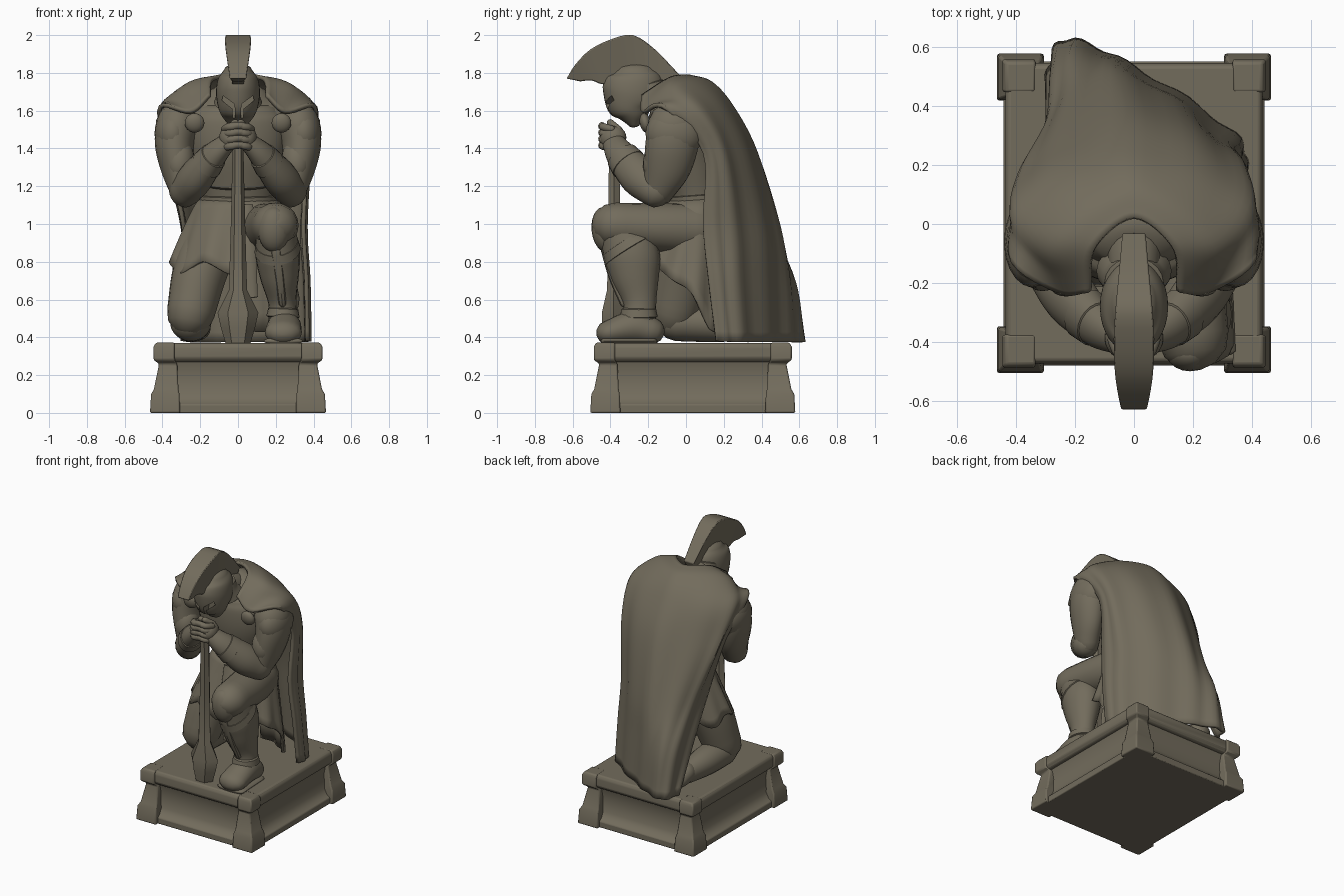
import bpy, bmesh, math
from mathutils import Vector, Matrix

old = bpy.data.objects.get("Cube")
if old:
    bpy.data.objects.remove(old, do_unlink=True)

stone = bpy.data.materials.new("olive_stone")
stone.use_nodes = True
tint = (0.17, 0.15, 0.108, 1)
stone.diffuse_color = tint
stone.node_tree.nodes["Principled BSDF"].inputs["Base Color"].default_value = tint
X = Vector((1, 0, 0))
parts = []


def finish(name, bm, bevel=0, thick=0):
    bmesh.ops.recalc_face_normals(bm, faces=bm.faces)
    me = bpy.data.meshes.new(name)
    bm.to_mesh(me)
    bm.free()
    me.materials.append(stone)
    ob = bpy.data.objects.new(name, me)
    bpy.context.collection.objects.link(ob)
    if thick:
        mod = ob.modifiers.new("thickness", 'SOLIDIFY')
        mod.thickness, mod.offset = thick, 0
    if bevel:
        mod = ob.modifiers.new("soft_edges", 'BEVEL')
        mod.width, mod.segments = bevel, 2
    parts.append(ob)
    return ob


def spline(points, steps):
    """Smooth curve through points of any dimension."""
    p = [Vector(q) for q in points]
    p = [p[0] * 2 - p[1]] + p + [p[-1] * 2 - p[-2]]
    out = []
    for i in range(1, len(p) - 2):
        a, b, c, d = p[i - 1:i + 3]
        for k in range(steps):
            t = k / steps
            out.append((b * 2 + (c - a) * t + (a * 2 - b * 5 + c * 4 - d) * t * t
                        + (b * 3 - a - c * 3 + d) * t ** 3) / 2)
    return out + [p[-2]]


def skin(bm, rows, closed=False, caps=False):
    grid = [[bm.verts.new(v) for v in row] for row in rows]
    n = len(grid[0])
    for a, b in zip(grid, grid[1:]):
        for j in range(n if closed else n - 1):
            k = (j + 1) % n
            bm.faces.new((a[j], a[k], b[k], b[j]))
    if caps:
        bm.faces.new(grid[0])
        bm.faces.new(grid[-1])


def loft(name, stations, sides=20, steps=5, dome=1.0):
    """Tube through (x, y, z, width radius, depth radius) with rounded ends."""
    st = spline(stations, steps)
    rings = []
    for i, s in enumerate(st):
        t = (st[min(i + 1, len(st) - 1)] - st[max(i - 1, 0)]).to_3d().normalized()
        rings.append((s.to_3d(), t, s[3], s[4]))

    def cap(ring, sign):
        c, t, a, b = ring
        angles = [math.radians(d) for d in (30, 60, 84)]
        return [(c + t * sign * dome * min(a, b) * math.sin(g), t,
                 a * math.cos(g), b * math.cos(g)) for g in angles]
    if dome:
        rings = cap(rings[0], -1)[::-1] + rings + cap(rings[-1], 1)
    rows = []
    for c, t, a, b in rings:
        w = t.cross(X).normalized()
        u = w.cross(t)
        turn = [2 * math.pi * j / sides for j in range(sides)]
        rows.append([c + u * a * math.cos(g) + w * b * math.sin(g) for g in turn])
    bm = bmesh.new()
    skin(bm, rows, True, True)
    return finish(name, bm)


def ball(name, loc, size, tilt=0):
    bm = bmesh.new()
    bmesh.ops.create_uvsphere(bm, u_segments=20, v_segments=12, radius=1)
    bm.transform(Matrix.Translation(loc) @ Matrix.Rotation(tilt, 4, 'X')
                 @ Matrix.Diagonal((*size, 1)))
    return finish(name, bm)


def stack(name, rows, bevel):
    """Block through rectangles (x, y, z, half width, half depth)."""
    bm = bmesh.new()
    skin(bm, [[(x + i * a, y + j * b, z) for i, j in ((-1, -1), (1, -1), (1, 1), (-1, 1))]
              for x, y, z, a, b in rows], True, True)
    return finish(name, bm, bevel)


# Plinth with waisted sides and four flared corner posts
MID = 0.036
stack("plinth_body", [(0, MID, z, h, h + .073) for z, h in
      ((0, .443), (.045, .443), (.06, .42), (.1, .398), (.2, .388), (.26, .398), (.3, .41))], .006)
stack("plinth_top", [(0, MID, z, h, h + .073) for z, h in
      ((.27, .42), (.29, .437), (.35, .437), (.37, .425))], .008)
for sx in (-1, 1):
    for sy in (-1, 1):
        stack("corner_post", [(sx * (o - h), MID + sy * (o + .077 - h), z, h, h) for z, o, h in
              ((0, .466, .08), (.1, .46, .075), (.125, .445, .065), (.26, .418, .048),
               (.28, .447, .056), (.35, .447, .056), (.372, .435, .05))], .008)

# Torso, breastplate and belt
loft("torso", [(0, .1, .9, .19, .17), (0, .07, 1.1, .19, .15), (0, .04, 1.3, .24, .17),
               (0, 0, 1.5, .3, .19), (0, -.02, 1.62, .26, .16), (0, -.06, 1.7, .14, .1)],
     sides=28, dome=.3)
loft("breastplate", [(0, -.01, 1.22, .2, .14), (0, -.05, 1.4, .25, .15),
                     (0, -.06, 1.55, .25, .145), (0, -.07, 1.62, .2, .12)], sides=28, dome=.2)
loft("belt", [(0, .07, 1.08, .205, .168), (0, .065, 1.15, .212, .17)], sides=28, dome=.1)
loft("neck", [(0, .02, 1.6, .12, .12), (0, -.12, 1.68, .09, .09), (0, -.25, 1.7, .08, .08)])

# Skirt of hanging strips, longer behind the raised leg
bm = bmesh.new()
rows = []
for i in range(8):
    f = i / 7
    row = []
    for j in range(72):
        g = 2 * math.pi * j / 72
        pleat = 1 + .035 * f * math.sin(12 * g)
        x = -.02 * f + (.2 + .13 * f ** .8) * math.cos(g) * pleat
        y = .07 - .045 * f + (.16 + .08 * f) * math.sin(g) * pleat
        hem = .765 + .035 * math.cos(6 * g)
        if x > 0:
            hem = max(.43, hem - 1.3 * max(0, y + .1))
        row.append((x, y, 1.13 + (hem - 1.13) * f))
    rows.append(row)
skin(bm, rows, True)
finish("skirt", bm, thick=.016)
loft("front_cloth", [(.03, -.13, 1.1, .05, .015), (.045, -.2, .85, .05, .014),
                     (.07, -.22, .61, .035, .012)], sides=10, dome=.2)

# Raised leg
loft("raised_thigh", [(.12, .06, .97, .14, .14), (.165, -.14, .98, .135, .13),
                      (.2, -.38, .995, .122, .118)])
ball("knee_cap", (.19, -.43, .97), (.085, .07, .12), .1)
loft("shin_guard", [(.2, -.35, .97, .105, .12), (.21, -.29, .84, .118, .148),
                    (.22, -.268, .72, .103, .128), (.235, -.245, .58, .074, .088),
                    (.24, -.25, .46, .082, .09)], dome=.4)
loft("guard_rim", [(.205, -.325, .9, .114, .135), (.21, -.30, .86, .123, .15)], dome=.1)
loft("shin_ridge", [(.2, -.43, .86, .03, .02), (.22, -.39, .72, .025, .02),
                    (.235, -.33, .58, .02, .02)], sides=8)
loft("ankle_cuff", [(.238, -.25, .51, .088, .1), (.24, -.25, .55, .08, .092)], dome=.15)
loft("raised_foot", [(.245, -.185, .435, .078, .072), (.245, -.28, .455, .09, .085),
                     (.24, -.41, .425, .098, .065)])
loft("foot_sole", [(.245, -.17, .38, .088, .02), (.24, -.43, .38, .105, .022)])

# Kneeling leg
loft("kneeling_thigh", [(-.12, .08, .95, .15, .15), (-.2, .0, .75, .145, .15),
                        (-.25, -.06, .53, .127, .13)])
loft("kneeling_shin", [(-.25, -.05, .48, .11, .1), (-.245, .14, .47, .1, .095),
                       (-.23, .33, .45, .065, .07)])
loft("kneeling_foot", [(-.23, .33, .46, .07, .07), (-.22, .41, .44, .075, .06)])

# Arms, shoulders and clasped hands
for s in (-1, 1):
    loft("upper_arm", [(s * .32, -.06, 1.53, .115, .14), (s * .335, -.075, 1.42, .105, .14),
                       (s * .32, -.1, 1.3, .09, .125), (s * .282, -.145, 1.18, .078, .088)])
    ball("shoulder_muscle", (s * .345, -.06, 1.48), (.097, .155, .135))
    ball("biceps", (s * .31, -.14, 1.34), (.08, .085, .12), -.3)
    loft("forearm", [(s * .28, -.16, 1.175, .085, .09), (s * .215, -.25, 1.255, .09, .105),
                     (s * .13, -.34, 1.36, .068, .082), (s * .06, -.385, 1.43, .048, .06)])
    loft("wrist_cuff", [(s * .165, -.305, 1.315, .083, .098), (s * .13, -.34, 1.36, .073, .088)],
         dome=.15)
    ball("palm", (s * .045, -.385, 1.455), (.055, .07, .065), .3)
    for k in range(4):
        z = 1.515 - k * .034
        loft("finger", [(s * .07, -.395, z - .012, .02, .02), (s * .045, -.44, z, .021, .021),
                        (-s * .02, -.445, z + .006, .019, .019)], sides=10, steps=3)
    loft("thumb", [(s * .05, -.36, 1.5, .022, .022), (s * .015, -.4, 1.535, .02, .02)], sides=10)
    ball("cape_clasp", (s * .23, -.215, 1.535), (.052, .03, .052), .2)

# Downward pointing weapon with a heavy faceted head
loft("weapon", [(0, y, z, a, b) for z, y, a, b in
     ((1.5, -.385, .03, .033), (1.35, -.38, .03, .033), (1.0, -.38, .038, .035),
      (.65, -.385, .048, .038), (.53, -.385, .108, .07), (.45, -.385, .09, .068),
      (.365, -.385, .065, .055))], sides=6, steps=1, dome=0)

# Helmet with eye and mouth opening cut out
helmet = loft("helmet", [(0, -.275, 1.525, .05, .03), (0, -.28, 1.575, .088, .085),
                         (0, -.29, 1.63, .108, .135), (0, -.28, 1.7, .116, .163),
                         (0, -.27, 1.77, .105, .15), (0, -.27, 1.815, .075, .105)],
              sides=32, dome=.45)
bm = bmesh.new()
outline = [(.012, 1.5), (.028, 1.5), (.03, 1.61), (.085, 1.655), (.08, 1.68), (.018, 1.635)]
for s in (-1, 1):
    skin(bm, [[(s * x, y, z) for x, z in outline] for y in (-.6, -.36)], True, True)
cutter = finish("face_cutter", bm)
cut = helmet.modifiers.new("face_opening", 'BOOLEAN')
cut.operation, cut.object = 'DIFFERENCE', cutter
bpy.context.view_layer.objects.active = helmet
bpy.ops.object.modifier_apply(modifier=cut.name)
parts.remove(cutter)
bpy.data.objects.remove(cutter, do_unlink=True)
loft("nape_guard", [(0, -.2, 1.74, .1, .09), (0, -.185, 1.69, .11, .095),
                    (0, -.16, 1.645, .128, .11)], dome=.1)

# Helmet crest, wider along its outer edge
outer = spline([(-.632, 1.77, .045), (-.585, 1.845, .055), (-.505, 1.925, .066), (-.39, 1.98, .07),
                (-.28, 2.0, .063), (-.165, 1.925, .052), (-.03, 1.785, .04)], 3)
inner = spline([(-.56, 1.755, .03), (-.5, 1.76, .03), (-.44, 1.74, .03), (-.36, 1.76, .03),
                (-.25, 1.78, .03), (-.15, 1.74, .03), (-.07, 1.7, .03)], 3)
bm = bmesh.new()
skin(bm, [[(-o.z, o.x, o.y), (o.z, o.x, o.y), (i.z, i.x, i.y), (-i.z, i.x, i.y)]
          for o, i in zip(outer, inner)], True, True)
finish("helmet_crest", bm, .006)

# Cape: mirrored over the shoulders, swept to one side at the hem
upper = [[(.15, -.23, 1.68), (.13, -.08, 1.77), (0, .02, 1.78)],
         [(.25, -.23, 1.59), (.28, -.05, 1.73), (0, .13, 1.745)],
         [(.41, -.13, 1.62), (.365, .09, 1.61), (0, .24, 1.62)],
         [(.375, .09, 1.38), (.345, .21, 1.37), (0, .365, 1.38)]]
rows = [[(-x, y, z) for x, y, z in r] + r[1::-1] for r in upper]
rows += [[(-.285, .16, 1.0), (-.265, .39, .98), (-.02, .48, .98), (.31, .265, .98), (.355, .09, 1)],
         [(-.285, .33, .7), (-.245, .55, .69), (-.02, .515, .69), (.325, .28, .69), (.37, .12, .7)],
         [(-.29, .5, .38), (-.23, .62, .375), (0, .525, .375), (.335, .3, .375), (.375, .16, .38)]]
across = [spline(r, 10) for r in rows]
down = [spline(column, 6) for column in zip(*across)]
last = len(down[0]) - 1
for j, column in enumerate(down):
    for i, p in enumerate(column):
        fold = .008 * min(1, i / last * 1.5) * math.sin(j * 1.05 + .8 * i / last)
        p += Vector((p.x, p.y - .05, 0)).normalized() * fold
bm = bmesh.new()
skin(bm, down)
finish("cape", bm, thick=.022)

# Smooth shading with sharp edges kept
bpy.ops.object.select_all(action='DESELECT')
for ob in parts:
    ob.select_set(True)
bpy.context.view_layer.objects.active = parts[0]
bpy.ops.object.shade_smooth_by_angle(angle=math.radians(40))
